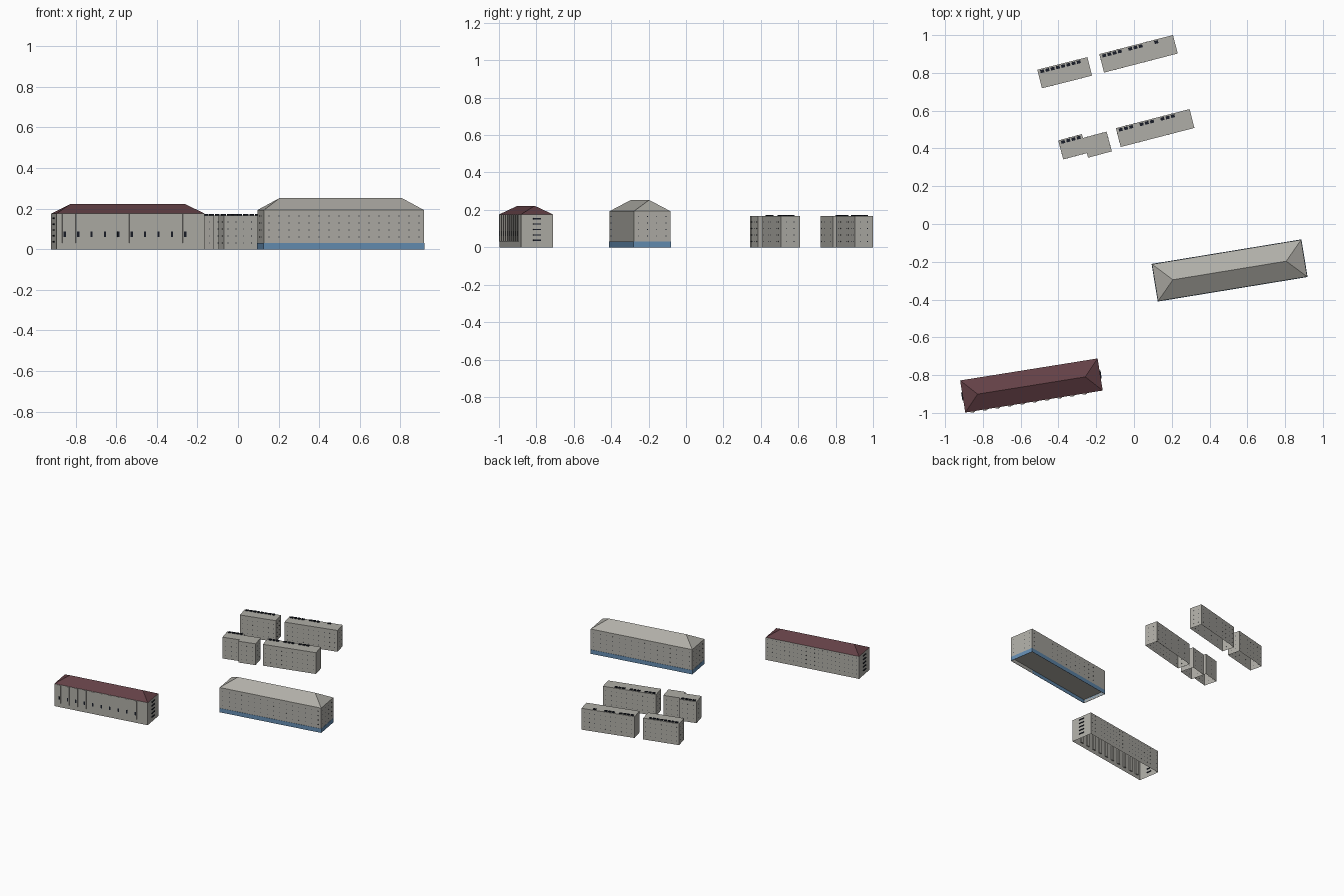
import bpy, bmesh, math
from mathutils import Matrix

cube = bpy.data.objects.get("Cube")
if cube:
    bpy.data.objects.remove(cube)


def material(name, color):
    m = bpy.data.materials.new(name)
    m.use_nodes = True
    m.diffuse_color = (*color, 1)
    m.node_tree.nodes["Principled BSDF"].inputs["Base Color"].default_value = (*color, 1)
    return m


WALL = material("warm grey plaster", (0.43, 0.42, 0.385))
ROOF = material("dark red roof", (0.125, 0.051, 0.06))
BASE = material("blue plinth", (0.13, 0.27, 0.45))
GLASS = material("dark glass", (0.009, 0.012, 0.02))


def finish(bm, name, frame, *mats):
    """Turn a bmesh in a building's own frame into an object."""
    me = bpy.data.meshes.new(name)
    bm.to_mesh(me)
    bm.free()
    for m in mats:
        me.materials.append(m)
    ob = bpy.data.objects.new(name, me)
    ob.matrix_world = frame
    bpy.context.collection.objects.link(ob)


def boxes(name, frame, items, mat):
    """One object made of boxes given as (centre, size)."""
    bm = bmesh.new()
    for centre, size in items:
        bmesh.ops.create_cube(bm, size=1, matrix=Matrix.Translation(centre)
                              @ Matrix.Diagonal((*size, 1)))
    finish(bm, name, frame, mat)


def shell(name, frame, length, width, height, roof_mat=WALL, ridge=None, floor=None):
    """Open-bottomed walls closed by a flat or a hipped roof."""
    bm = bmesh.new()
    x, y = length / 2, width / 2
    corners = [(-x, -y), (x, -y), (x, y), (-x, y)]
    low, high = ([bm.verts.new((*c, z)) for c in corners] for z in (0, height))
    for i in range(4):
        j = (i + 1) % 4
        bm.faces.new((low[i], low[j], high[j], high[i]))
    a, b, c, d = high
    if ridge:
        run, top = ridge
        p, q = (bm.verts.new((s * run / 2, 0, top)) for s in (-1, 1))
        roof = [(a, b, q, p), (b, c, q), (c, d, p, q), (d, a, p)]
    else:
        roof = [(a, b, c, d)]
    for verts in roof:
        bm.faces.new(verts).material_index = 1
    if floor:
        bm.faces.new([bm.verts.new((*c, floor)) for c in reversed(corners)])
    finish(bm, name, frame, WALL, roof_mat)


def windows(name, frame, length, width, rows, step, sides=(-1, 1), ends=(-1, 1)):
    """Tiny panes, almost flush, in a regular grid on the walls."""
    items = []
    n = int((length - 0.03) / step)
    m = int((width - 0.03) / step)
    for z in rows:
        for s in sides:
            items += [(((i - n / 2) * step, s * width / 2, z), (0.004, 0.001, 0.005))
                      for i in range(n + 1)]
        for s in ends:
            items += [((s * length / 2, (i - m / 2) * step, z), (0.001, 0.004, 0.005))
                      for i in range(m + 1)]
    boxes(name, frame, items, GLASS)


def place(x, y, degrees):
    return Matrix.Translation((x, y, 0)) @ Matrix.Rotation(math.radians(degrees), 4, 'Z')


# Large hall with a raised floor and a grey hipped roof
hall = place(0.506, -0.246, 9.3)
L, W = 0.80, 0.198
shell("hall", hall, L, W, 0.193, WALL, (0.608, 0.253), 0.028)
windows("hall_windows", hall, L, W, (0.06, 0.095, 0.13, 0.165), 0.05)

# Blue plinth plates around the foot of the hall
boxes("hall_plinth", hall,
      [((0, s * (W / 2 + 0.001), 0.016), (L + 0.004, 0.002, 0.032)) for s in (-1, 1)]
      + [((s * (L / 2 + 0.001), 0, 0.016), (0.002, W, 0.032)) for s in (-1, 1)], BASE)

# Long block with red hipped roof
block = place(-0.543, -0.855, 9.1)
L, W = 0.737, 0.172
shell("red_roof_block", block, L, W, 0.176, ROOF, (0.577, 0.222))
windows("block_back_windows", block, L, W,
        (0.035, 0.067, 0.099, 0.131, 0.16), 0.0335, (1,), ())

# Pilasters through the front wall of the long block, each with a small pane
bays = [-0.329 + i * 0.0668 for i in range(10)]
boxes("front_pilasters", block,
      [((x, -W / 2 + 0.002, 0.102), (0.024, 0.014, 0.144)) for x in bays], WALL)
boxes("pilaster_panes", block,
      [((x, -W / 2 - 0.005, 0.074), (0.011, 0.002, 0.026)) for x in bays], GLASS)

# Wide windows stacked on both ends of the long block
boxes("end_windows", block,
      [((s * L / 2, 0, 0.037 + k * 0.029), (0.01, 0.042, 0.007))
       for s in (-1, 1) for k in range(5)], GLASS)

# Flat-roofed houses: name, x, y, angle, length, width, vent positions in steps
STEP = 0.0285
HOUSES = [
    ("back_left_house", -0.367, 0.801, 14.1, 0.273, 0.101, range(8)),
    ("back_right_house", 0.024, 0.901, 14.5, 0.403, 0.101, (0, 1, 2, 3, 5, 6, 7, 10)),
    ("middle_left_house", -0.325, 0.409, 15, 0.13, 0.104, range(4)),
    ("middle_annex", -0.194, 0.42, 15, 0.13, 0.108, ()),
    ("middle_right_house", 0.112, 0.508, 14.5, 0.403, 0.103, (0, 1, 2, 4, 5, 6, 8, 9, 10)),
]
for name, x, y, angle, length, width, vents in HOUSES:
    frame = place(x, y, angle)
    shell(name, frame, length, width, 0.167)
    windows(name + "_windows", frame, length, width, (0.03, 0.065, 0.1, 0.135), 0.04)
    # Dark roof vents in a row near the back edge
    if vents:
        boxes(name + "_roof_vents", frame,
              [((-length / 2 + 0.023 + k * STEP, width / 2 - 0.014, 0.169),
                (0.02, 0.016, 0.008)) for k in vents], GLASS)
